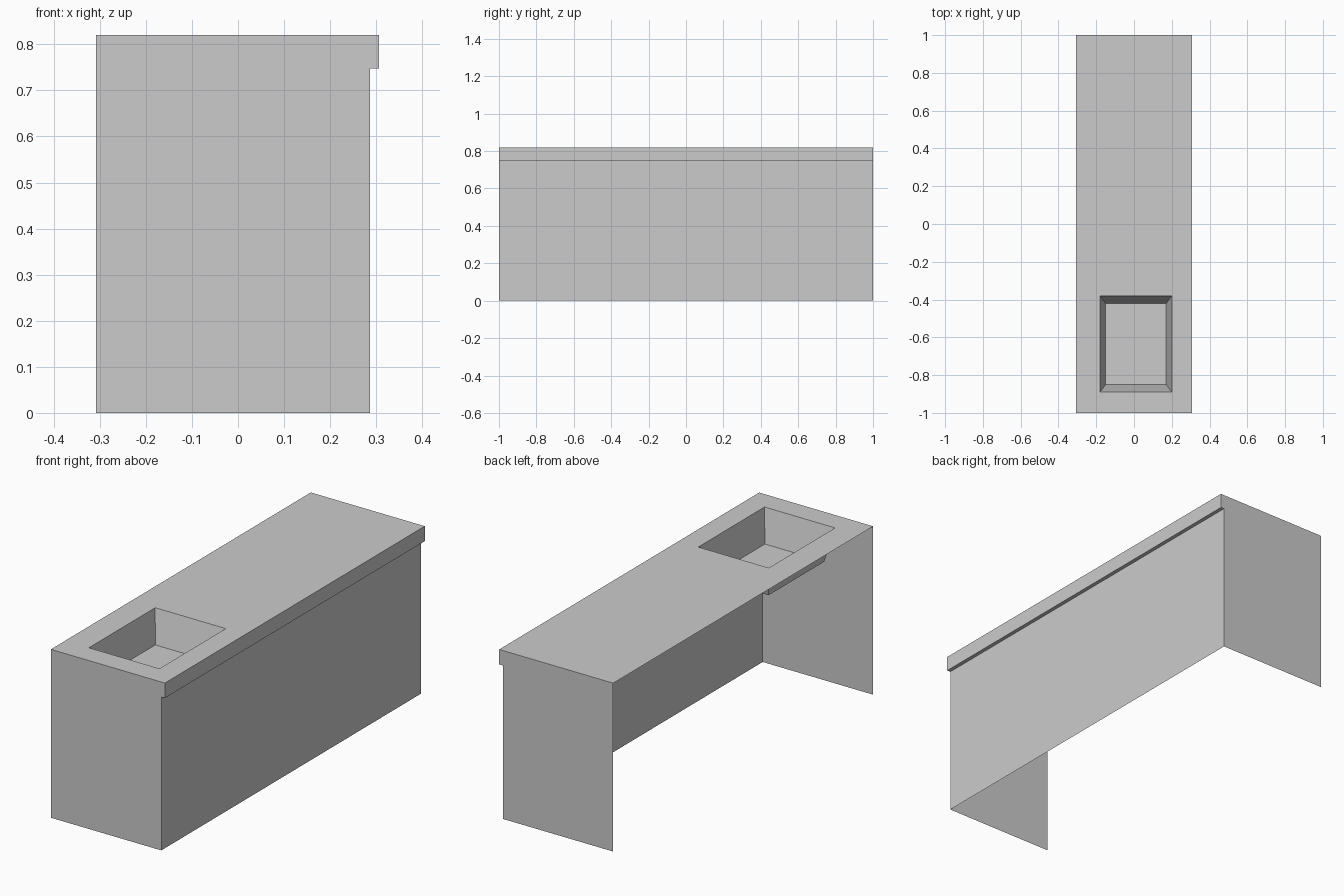
import bpy, bmesh

if "Cube" in bpy.data.objects:
    bpy.data.objects.remove(bpy.data.objects["Cube"])

grey = bpy.data.materials.new("light grey")
grey.diffuse_color = (0.6, 0.6, 0.6, 1)
grey.use_nodes = True
grey.node_tree.nodes["Principled BSDF"].inputs["Base Color"].default_value = grey.diffuse_color

BACK, PANEL, LIP = -0.308, 0.287, 0.306   # x of open side, panel and overhang
TOP, UNDER = 0.82, 0.747                  # z of worktop and overhang underside
SINK_FLOOR = TOP - 0.157


def sheet(name, faces):
    """Thin-sheet object from a list of polygons, shared corners welded."""
    bm = bmesh.new()
    for poly in faces:
        bm.faces.new([bm.verts.new(p) for p in poly])
    bmesh.ops.remove_doubles(bm, verts=bm.verts, dist=1e-5)
    mesh = bpy.data.meshes.new(name)
    bm.to_mesh(mesh)
    bm.free()
    mesh.materials.append(grey)
    ob = bpy.data.objects.new(name, mesh)
    bpy.context.collection.objects.link(ob)
    return ob


def rect(x0, x1, y0, y1, z):
    return [(x0, y0, z), (x1, y0, z), (x1, y1, z), (x0, y1, z)]


def ring(a, b):
    """Four quads joining two rectangular loops."""
    return [[a[i], a[(i + 1) % 4], b[(i + 1) % 4], b[i]] for i in range(4)]


# Worktop with sink opening, plus the overhanging lip
outer = rect(BACK, LIP, -1, 1, TOP)
rim = rect(-0.18, 0.20, -0.89, -0.38, TOP)
lip_front = [(LIP, -1, UNDER), (LIP, 1, UNDER), (LIP, 1, TOP), (LIP, -1, TOP)]
lip_under = rect(PANEL, LIP, -1, 1, UNDER)[::-1]
sheet("worktop", ring(outer, rim) + [lip_front, lip_under])

# Sink basin with tapered walls
floor = rect(-0.15, 0.17, -0.85, -0.422, SINK_FLOOR)
sheet("sink_basin", ring(rim, floor) + [floor])

# Long panel under the lip
sheet("long_panel", [[(PANEL, -1, 0), (PANEL, 1, 0), (PANEL, 1, UNDER), (PANEL, -1, UNDER)]])

# End panels, each closing the end of the lip
profile = [(BACK, 0), (PANEL, 0), (PANEL, UNDER), (LIP, UNDER), (LIP, TOP), (BACK, TOP)]
for name, y in (("front_end_panel", -1), ("rear_end_panel", 1)):
    sheet(name, [[(x, y, z) for x, z in profile][::-y]])
